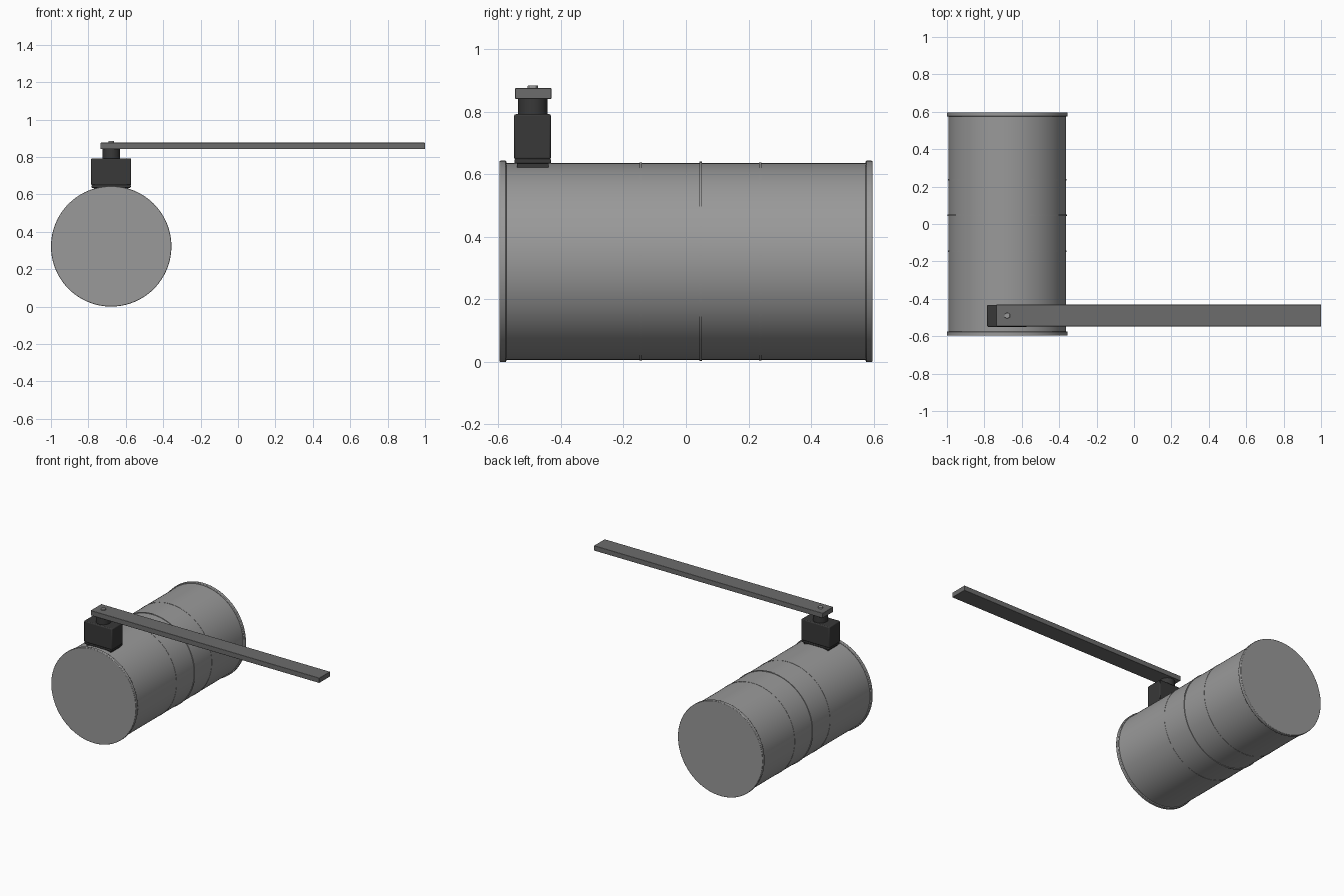
import bpy
import math
from mathutils import Vector

cube = bpy.data.objects.get("Cube")
if cube:
    bpy.data.objects.remove(cube, do_unlink=True)


def material(name, rgb):
    m = bpy.data.materials.new(name)
    m.use_nodes = True
    m.diffuse_color = (*rgb, 1)
    m.node_tree.nodes["Principled BSDF"].inputs["Base Color"].default_value = (*rgb, 1)
    return m


drum_grey = material("drum grey", (0.32, 0.32, 0.32))
arm_grey = material("arm grey", (0.15, 0.15, 0.15))
motor_black = material("motor black", (0.04, 0.04, 0.04))
bolt_grey = material("bolt grey", (0.32, 0.32, 0.32))


def finish(ob, name, mat, bevel):
    ob.name = name
    ob.data.materials.append(mat)
    if bevel:
        mod = ob.modifiers.new("soft edges", "BEVEL")
        mod.width = bevel
        mod.segments = 2
        mod.limit_method = "ANGLE"
    bpy.ops.object.shade_smooth_by_angle(angle=math.radians(35))
    return ob


def box(name, low, high, mat, bevel=0.0):
    low, high = Vector(low), Vector(high)
    bpy.ops.mesh.primitive_cube_add(size=1, location=(low + high) / 2)
    ob = bpy.context.object
    ob.scale = high - low
    bpy.ops.object.transform_apply(location=False, rotation=False, scale=True)
    return finish(ob, name, mat, bevel)


def cylinder(name, centre, radius, depth, mat, sides=64, along_y=False, bevel=0.0):
    turn = (math.pi / 2, 0, 0) if along_y else (0, 0, 0)
    bpy.ops.mesh.primitive_cylinder_add(vertices=sides, radius=radius, depth=depth,
                                        location=centre, rotation=turn)
    return finish(bpy.context.object, name, mat, bevel)


# Drum lying along y, with end rims and thin hoops
DX, DZ = -0.678, 0.322
cylinder("drum_body", (DX, 0, DZ), 0.315, 1.17, drum_grey, 96, True)
for name, y in (("front_rim", -0.586), ("back_rim", 0.586)):
    cylinder(name, (DX, y, DZ), 0.322, 0.022, drum_grey, 96, True, 0.003)
for name, y, r in (("front_hoop", -0.145, 0.3165), ("middle_hoop", 0.047, 0.319),
                   ("back_hoop", 0.237, 0.3165)):
    cylinder(name, (DX, y, DZ), r, 0.008, drum_grey, 96, True)

# Motor housing on top of the drum
MY = -0.49
box("motor_base", (-0.783, -0.549, 0.635), (-0.573, -0.432, 0.65), motor_black, 0.004)
box("motor_foot", (-0.77, -0.54, 0.56), (-0.586, -0.44, 0.64), motor_black)
box("motor_housing", (-0.785, -0.55, 0.648), (-0.571, -0.432, 0.793), motor_black, 0.006)
cylinder("motor_neck", (DX, MY, 0.817), 0.047, 0.055, motor_black, 48)

# Long flat arm and its bolt
box("arm", (-0.735, -0.547, 0.842), (1, -0.431, 0.876), arm_grey, 0.002)
cylinder("arm_bolt", (DX, MY, 0.875), 0.017, 0.02, bolt_grey, 6, bevel=0.002)
